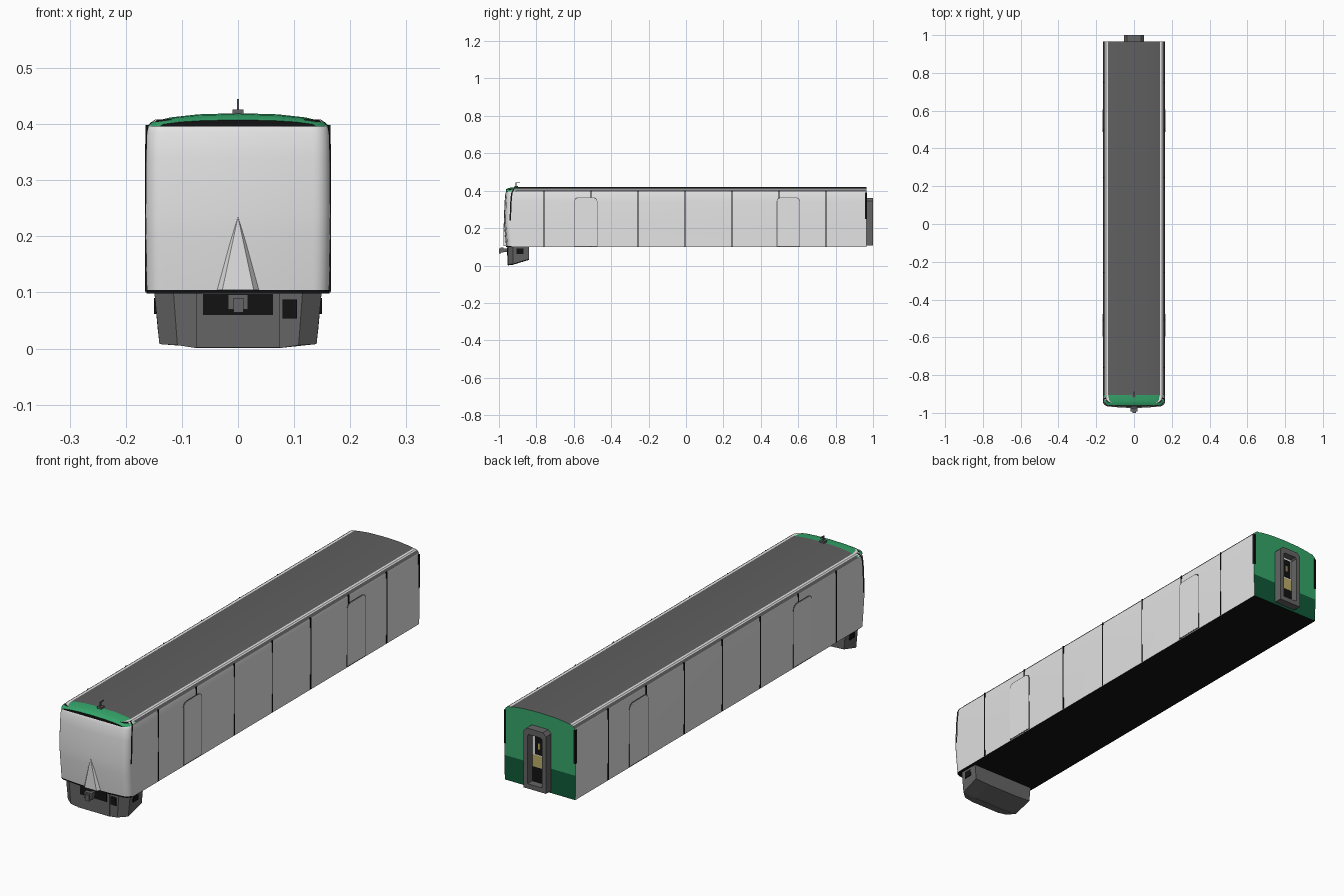
import bpy, bmesh, math

if "Cube" in bpy.data.objects:
    bpy.data.objects.remove(bpy.data.objects["Cube"])

def mat(name, r, g, b):
    m = bpy.data.materials.new(name)
    m.diffuse_color = (r, g, b, 1)
    m.use_nodes = True
    m.node_tree.nodes["Principled BSDF"].inputs["Base Color"].default_value = m.diffuse_color
    return m

WHITE = mat("off_white", 0.78, 0.78, 0.78)
BLACK = mat("black", 0.006, 0.006, 0.006)
GREEN = mat("green", 0.035, 0.38, 0.145)
DGREEN = mat("dark_green", 0.005, 0.1, 0.04)
ROOF = mat("roof_grey", 0.115, 0.115, 0.115)
SKIRT = mat("skirt_grey", 0.13, 0.13, 0.13)
CREAM = mat("cream", 0.5, 0.42, 0.14)

def make(name, verts, faces, mats, rule=None, smooth=None):
    """Mesh object; rule(face centre, normal) returns a material index."""
    bm = bmesh.new()
    vs = [bm.verts.new(v) for v in verts]
    for f in faces:
        bm.faces.new([vs[i] for i in f])
    bmesh.ops.recalc_face_normals(bm, faces=bm.faces)
    bm.normal_update()
    if rule:
        for f in bm.faces:
            f.material_index = rule(f.calc_center_median(), f.normal)
    me = bpy.data.meshes.new(name)
    bm.to_mesh(me)
    bm.free()
    ob = bpy.data.objects.new(name, me)
    bpy.context.collection.objects.link(ob)
    for m in mats:
        me.materials.append(m)
    if smooth:
        bpy.ops.object.select_all(action='DESELECT')
        ob.select_set(True)
        bpy.context.view_layer.objects.active = ob
        bpy.ops.object.shade_smooth_by_angle(angle=math.radians(smooth))
    return ob

def loft(name, rings, mats, rule=None, smooth=None):
    """Closed loops of equal length joined into a capped solid."""
    n = len(rings[0])
    verts = [p for r in rings for p in r]
    faces = [tuple(range(n)), tuple(range((len(rings) - 1) * n, len(rings) * n))]
    for k in range(len(rings) - 1):
        for i in range(n):
            j = (i + 1) % n
            faces.append((k*n + i, k*n + j, (k+1)*n + j, (k+1)*n + i))
    return make(name, verts, faces, mats, rule, smooth)

def box(name, x0, x1, y0, y1, z0, z1, m):
    ring = lambda z: [(x0, y0, z), (x1, y0, z), (x1, y1, z), (x0, y1, z)]
    return loft(name, [ring(z0), ring(z1)], [m])

def plate(name, outline, x0, x1, m):
    """Outline in (y, z) extruded along x."""
    return loft(name, [[(x, y, z) for y, z in outline] for x in (x0, x1)], [m])

# Car body: plan outlines stacked in height
REAR = 0.965
def plan(z, hw, fy, r=0.03, bow=0.008):
    half = [(hw, REAR)]
    for i in range(7):
        a = math.pi / 2 * i / 6
        half.append((hw - r + r*math.cos(a), fy + bow + r - r*math.sin(a)))
    half.append((0.07, fy + bow * 0.25))
    return [(x, y, z) for x, y in half] + [(0, fy, z)] + [(-x, y, z) for x, y in reversed(half)]

def body_rule(c, n):
    if n.z < -0.9:
        return 1
    if n.y > 0.9:
        return 3 if c.z < 0.2 else 2
    if n.y < -0.3 and (c.z > 0.398 or c.z < 0.103):
        return 1
    if c.z > 0.24 and -0.955 < c.y < -0.9 and -0.2 < n.y < -0.05:
        return 1
    return 0

levels = [(.098, .163, -.962), (.104, .163, -.963), (.2, .1645, -.971), (.24, .165, -.974),
          (.34, .1645, -.970), (.385, .163, -.966), (.398, .160, -.961), (.408, .148, -.955)]
loft("car_body", [plan(*l) for l in levels], [WHITE, BLACK, GREEN, DGREEN], body_rule, 35)

# Nose wedge at the foot of the front
make("nose_wedge", [(-.028, -.975, .104), (.028, -.975, .104), (0, -.976, .235),
                    (-.04, -.958, .104), (.04, -.958, .104)],
     [(0, 1, 2), (0, 2, 3), (1, 4, 2), (0, 3, 4, 1), (2, 4, 3)], [WHITE])

# Roof and its green front cap share one arch
def arch(y, w=1.0, drop=0.0):
    half = [(.162, .396), (.154, .404), (.12, .412), (.07, .4175)]
    pts = half + [(0, .4195)] + [(-x, z) for x, z in reversed(half)]
    return [(x * w, y, z - drop * (z - .396) / .0235) for x, z in pts]

loft("roof", [arch(-.905), arch(REAR)], [ROOF, GREEN], lambda c, n: 1 if n.y > .9 else 0, 30)
loft("front_roof_cap", [arch(-.905), arch(-.935, .985, .002), arch(-.952, .93, .006),
                        arch(-.962, .86, .012)], [GREEN, BLACK],
     lambda c, n: 1 if n.y < -.9 else 0, 40)

# Side panel joints and doors, both sides
for s, side in ((1, "right"), (-1, "left")):
    for k in range(7):
        y = -.76 + k * .2515
        box(f"{side}_panel_joint_{k}", s*.16, s*.1652, y - .0025, y + .0025, .1, .398, BLACK)
    for y0, y1, pos in ((-.598, -.474, "front"), (.485, .61, "rear")):
        def door(i, top=.365, c=.02):
            return [(y0+i, .102+i), (y1-i, .102+i), (y1-i, top-c), (y1-i-c*.3, top-i-c*.3),
                    (y1-i-c, top-i), (y0+i+c, top-i), (y0+i+c*.3, top-i-c*.3), (y0+i, top-c)]
        plate(f"{side}_{pos}_door_seal", door(0), s*.160, s*.1653, SKIRT)
        plate(f"{side}_{pos}_door", door(.003), s*.160, s*.1657, WHITE)
    # Rear corner trim
    box(f"{side}_rear_trim", s*.157, s*.1652, .957, .967, .25, .39, BLACK)

# Front skirt: solid plough, narrower and raised toward the rear
def skirt_ring(y, wt, wb, zb, zc):
    return [(-wt, y, .1), (-wb, y, zb), (-.075, y, zc), (.075, y, zc), (wb, y, zb), (wt, y, .1)]

loft("front_skirt", [skirt_ring(-.925, .149, .140, .008, .004), skirt_ring(-.84, .149, .143, .034, .03)],
     [SKIRT])
loft("skirt_nose", [skirt_ring(-.952, .115, .108, .006, .001), skirt_ring(-.925, .149, .140, .008, .003)],
     [SKIRT])
box("skirt_centre_panel", -.075, .075, -.955, -.95, .002, .099, SKIRT)
box("coupler_recess", -.062, .062, -.957, -.95, .06, .097, BLACK)
box("skirt_socket", .079, .105, -.956, -.948, .054, .087, BLACK)
for s in (1, -1):
    x = s * .1455
    box("skirt_side_vent", x, s*.1495, -.905, -.87, .062, .09, BLACK)

# Coupler
box("coupler_shank", -.01, .01, -.985, -.95, .072, .09, SKIRT)
box("coupler_head", -.018, .018, -.992, -.975, .07, .096, SKIRT)
box("coupler_hook", -.008, .010, -1.0, -.99, .064, .09, SKIRT)

# Roof aerial
box("aerial_base", -.01, .01, -.918, -.898, .416, .426, SKIRT)
box("aerial_mast", -.002, .002, -.912, -.906, .426, .445, SKIRT)
box("aerial_arm", -.002, .002, -.912, -.888, .441, .445, SKIRT)

# Rear gangway: chamfered frame around the end door
def frame(w, z0, z1, c, y):
    return [(-w, y, z0), (w, y, z0), (w, y, z1-c), (w-c, y, z1), (-w+c, y, z1), (-w, y, z1-c)]

rings = [frame(.052, .108, .36, .014, .96), frame(.052, .108, .36, .014, 1.0),
         frame(.033, .128, .335, .006, 1.0), frame(.033, .128, .335, .006, .96)]
n = 6
make("gangway_frame", [p for r in rings for p in r],
     [(k*n+i, k*n+(i+1) % n, (k+1) % 4*n+(i+1) % n, (k+1) % 4*n+i) for k in range(4) for i in range(n)],
     [SKIRT])
box("end_door_lower", -.034, .034, .96, .969, .125, .19, BLACK)
box("end_door_middle", -.034, .034, .96, .969, .19, .24, CREAM)
box("end_door_upper", -.034, .034, .96, .969, .24, .336, WHITE)
box("end_door_window", -.026, .018, .96, .972, .245, .325, BLACK)
box("end_door_light", -.006, .002, .96, .974, .27, .295, CREAM)
